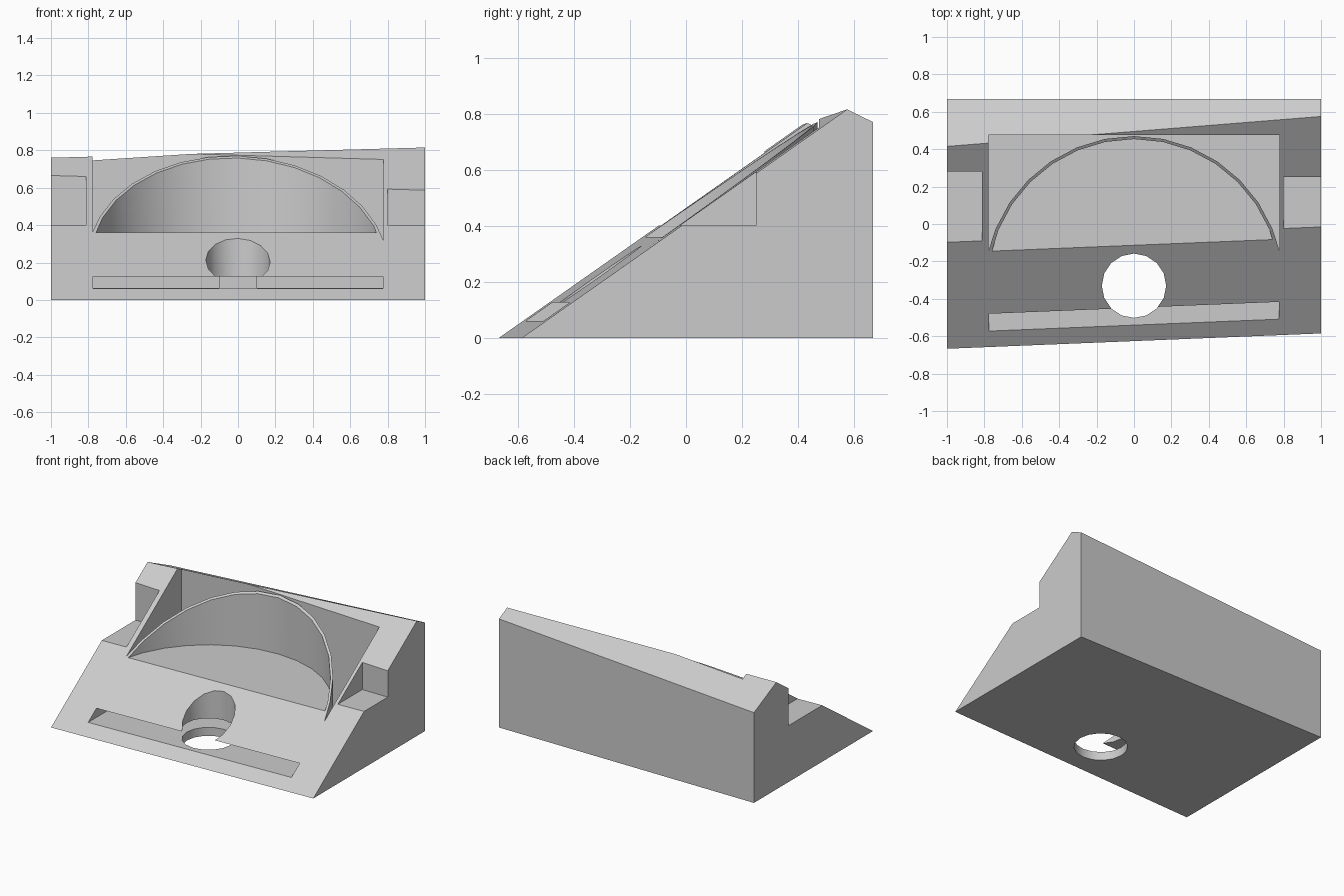
import bpy, bmesh, math

cube = bpy.data.objects.get("Cube")
if cube:
    bpy.data.objects.remove(cube, do_unlink=True)

# Single grey material
grey = bpy.data.materials.new("light_grey")
grey.use_nodes = True
colour = (0.6, 0.6, 0.6, 1.0)
grey.diffuse_color = colour
grey.node_tree.nodes["Principled BSDF"].inputs["Base Color"].default_value = colour


def make_object(name, bm):
    bmesh.ops.recalc_face_normals(bm, faces=bm.faces)
    mesh = bpy.data.meshes.new(name)
    bm.to_mesh(mesh)
    bm.free()
    mesh.materials.append(grey)
    obj = bpy.data.objects.new(name, mesh)
    bpy.context.collection.objects.link(obj)
    return obj


def loft(name, first, second):
    """Closed solid between two matching outlines."""
    bm = bmesh.new()
    a = [bm.verts.new(p) for p in first]
    b = [bm.verts.new(p) for p in second]
    bm.faces.new(a)
    bm.faces.new(b)
    for i in range(len(a)):
        j = (i + 1) % len(a)
        bm.faces.new((a[i], a[j], b[j], b[i]))
    return make_object(name, bm)


def prism(name, outline, z0, z1):
    return loft(name, [(x, y, z0) for x, y in outline],
                [(x, y, z1) for x, y in outline])


def box(name, x0, x1, y0, y1, z0, z1):
    return prism(name, [(x0, y0), (x1, y0), (x1, y1), (x0, y1)], z0, z1)


def circle_point(radius, degrees):
    a = math.radians(degrees)
    return (radius * math.cos(a), CENTRE_Y + radius * math.sin(a))


def circle(radius, sides):
    return [circle_point(radius, 360 * i / sides) for i in range(sides)]


CENTRE_Y = -0.33
SLOPE = 0.7026
BACK = 0.667
HALF = 0.777


# Wedge body: the section grows slightly from one end to the other
def section(x, front, ridge, back_height):
    return [(x, front, 0), (x, ridge, SLOPE * (ridge - front)),
            (x, BACK, back_height), (x, BACK, 0)]


body = loft("wedge_stand", section(-1, -0.667, 0.415, 0.64),
            section(1, -0.585, 0.575, 0.77))

# Deep pocket behind the curved wall
outer = 0.80
end = math.degrees(math.acos(HALF / outer))
angles = [end] + [11.25 * i for i in range(2, 15)] + [180 - end]
pocket = [circle_point(outer, a) for a in angles] + [(-HALF, 0.475), (HALF, 0.475)]

cutters = [
    prism("pocket_cutter", pocket, 0.065, 1.2),
    # Round recess in front of the curved wall
    prism("recess_cutter", circle(0.784, 32), 0.36, 1.2),
    # Round hole through the base
    prism("hole_cutter", circle(0.172, 16), -0.2, 1.2),
    # Long horizontal slot
    box("slot_cutter", -0.775, 0.775, -1.0, 0.46, 0.06, 0.125),
    # Side notches
    box("notch_cutter_right", -1.2, -0.812, -0.5, 0.28, 0.40, 1.2),
    box("notch_cutter_left", 0.80, 1.2, -0.5, 0.25, 0.40, 1.2),
]

bpy.context.view_layer.objects.active = body
for cutter in cutters:
    cutter.hide_render = True
    mod = body.modifiers.new(cutter.name, "BOOLEAN")
    mod.operation = "DIFFERENCE"
    mod.solver = "EXACT"
    mod.object = cutter
    bpy.ops.object.modifier_apply(modifier=mod.name)
    bpy.data.objects.remove(cutter, do_unlink=True)

# Smooth the curved walls, keep the corners sharp
bpy.ops.object.select_all(action="DESELECT")
body.select_set(True)
bpy.ops.object.shade_smooth_by_angle(angle=math.radians(30))
